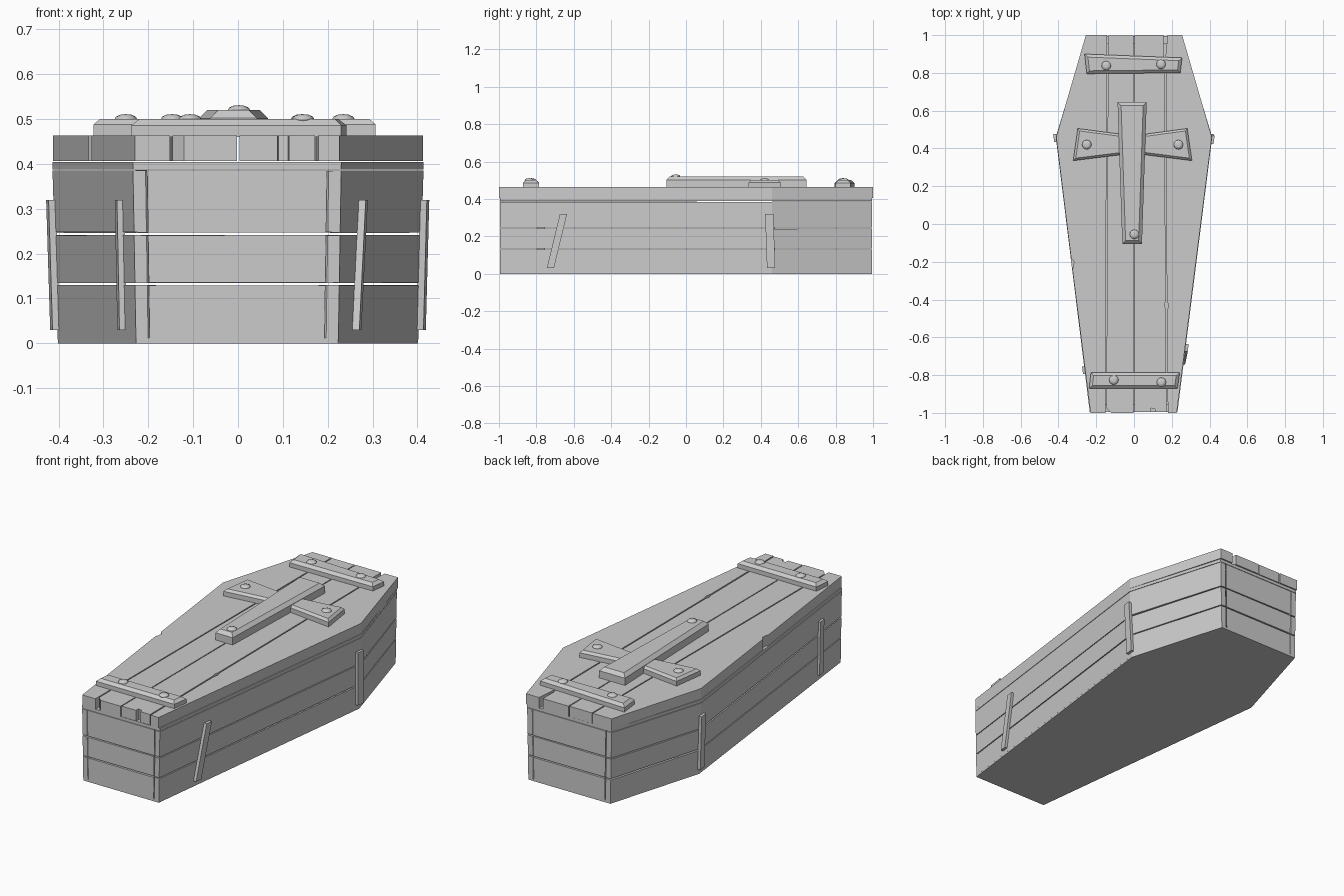
import bpy, bmesh, random
from mathutils import Vector

random.seed(4)
cube = bpy.data.objects.get("Cube")
if cube:
    bpy.data.objects.remove(cube, do_unlink=True)

wood = bpy.data.materials.new("grey wood")
wood.use_nodes = True
GREY = (0.6, 0.6, 0.6, 1)
wood.diffuse_color = GREY
wood.node_tree.nodes["Principled BSDF"].inputs["Base Color"].default_value = GREY

# Tapered six-sided plan, counter-clockwise from the front left corner
PLAN = [(-0.232, -0.995), (0.228, -0.995), (0.41, 0.46),
        (0.25, 0.995), (-0.25, 0.995), (-0.41, 0.46)]
EDGES = ["front", "left_long", "left_head", "back", "right_head", "right_long"]


def finish(bm, name):
    bmesh.ops.recalc_face_normals(bm, faces=bm.faces)
    mesh = bpy.data.meshes.new(name)
    bm.to_mesh(mesh)
    bm.free()
    mesh.materials.append(wood)
    obj = bpy.data.objects.new(name, mesh)
    bpy.context.collection.objects.link(obj)
    return obj


def block(name, quad_a, quad_b):
    """Solid spanning two matching four-sided ends."""
    bm = bmesh.new()
    a = [bm.verts.new(p) for p in quad_a]
    b = [bm.verts.new(p) for p in quad_b]
    bm.faces.new(a)
    bm.faces.new(b)
    for i in range(4):
        j = (i + 1) % 4
        bm.faces.new((a[i], a[j], b[j], b[i]))
    return finish(bm, name)


def board(name, outline, z0, z1, bevel=0.0, drop=0.0):
    """Flat board from an outline, with an optional sloped top edge."""
    bm = bmesh.new()
    face = bm.faces.new([bm.verts.new((x, y, z0)) for x, y in outline])
    ext = bmesh.ops.extrude_face_region(bm, geom=[face])["geom"]
    bmesh.ops.translate(bm, verts=[v for v in ext if isinstance(v, bmesh.types.BMVert)],
                        vec=(0, 0, z1 - drop - z0))
    top = next(f for f in ext if isinstance(f, bmesh.types.BMFace))
    bmesh.ops.recalc_face_normals(bm, faces=bm.faces)
    if bevel:
        bmesh.ops.inset_region(bm, faces=[top], thickness=bevel, use_even_offset=True)
        for v in top.verts:
            v.co.z = z1
    return finish(bm, name)


def lean(z):
    """The walls spread slightly towards the top."""
    return 0.98 + 0.03 * min(z, 0.4) / 0.4


def corner(i, z, depth=0.0):
    x, y = PLAN[i % 6]
    sx = 1 if x > 0 else -1
    sy = 0 if abs(y) < 0.9 else (1 if y > 0 else -1)
    return Vector((x * lean(z) - sx * depth, y - sy * depth, z))


def wall_plank(name, i, z0, z1, t0=0.0, t1=1.0, depth=0.022, wobble=0.002):
    ends = []
    for t in (t0, t1):
        lo = z0 + random.uniform(0, wobble)
        hi = z1 - random.uniform(0, wobble)
        ends.append([corner(i, z, d).lerp(corner(i + 1, z, d), t)
                     for z, d in ((lo, 0), (hi, 0), (hi, depth), (lo, depth))])
    block(name, *ends)


# Base
board("base", [corner(i, 0)[:2] for i in range(6)], 0, 0.012)

# Walls: three rows of planks, the end walls with narrow corner strips
ROWS = [(0.008, 0.130), (0.134, 0.242), (0.246, 0.386)]
for i, edge in enumerate(EDGES):
    spans = [(0, 0.06), (0.068, 0.932), (0.94, 1)] if edge in ("front", "back") else [(0, 1)]
    for r, (z0, z1) in enumerate(ROWS):
        for s, (t0, t1) in enumerate(spans):
            wall_plank(f"{edge}_plank_{r}_{s}", i, z0, z1, t0, t1)
    wall_plank(f"{edge}_rim", i, 0.388, 0.404, depth=0.04, wobble=0)


# Battens nailed on the long sides
def batten(name, side, y_low, y_high, width, z0=0.03, z1=0.32):
    ends = []
    for z, y in ((z0, y_low), (z1, y_high)):
        quad = []
        for dy, out in ((-1, -0.002), (1, -0.002), (1, 0.014), (-1, 0.014)):
            yy = y + dy * width / 2
            t = (yy + 0.995) / 1.455
            x = (0.23 + 0.18 * t) * lean(z) + out
            quad.append((side * x, yy, z))
        ends.append(quad)
    block(name, *ends)


batten("left_shoulder_batten", 1, 0.455, 0.445, 0.044)
batten("left_foot_batten", 1, -0.725, -0.655, 0.038)
batten("right_shoulder_batten", -1, 0.455, 0.455, 0.044)
batten("right_foot_batten", -1, -0.775, -0.775, 0.04)

# Lid planks with chipped edges
LID = {
    "lid_plank_right": [(-0.23, -1), (-0.152, -1), (-0.143, 1), (-0.255, 1), (-0.412, 0.46),
                        (-0.333, -0.18), (-0.318, -0.2), (-0.322, -0.235), (-0.327, -0.23)],
    "lid_plank_mid_right": [(-0.146, -0.975), (-0.12, -1), (-0.002, -1), (-0.002, 0.998),
                            (-0.137, 0.998)],
    "lid_plank_mid_left": [(0.003, -0.996), (0.088, -0.996), (0.09, -0.975), (0.112, -0.98),
                           (0.114, -0.996), (0.172, -0.996), (0.168, -0.45), (0.162, -0.43),
                           (0.167, -0.41), (0.162, 0.88), (0.155, 0.9), (0.155, 1), (0.003, 1)],
    "lid_plank_left": [(0.179, -1), (0.226, -1), (0.412, 0.46), (0.255, 1), (0.178, 1),
                       (0.168, 0.9), (0.174, -0.4), (0.182, -0.43), (0.176, -0.46)],
}
for name, outline in LID.items():
    board(name, outline, 0.406, 0.463)

# Cross battens on the lid ends
board("head_batten", [(-0.25, 0.795), (0.245, 0.8), (0.255, 0.88), (-0.262, 0.9)],
      0.46, 0.5, 0.016, 0.014)
board("foot_batten", [(-0.238, -0.872), (0.23, -0.872), (0.242, -0.787), (-0.228, -0.785)],
      0.46, 0.5, 0.016, 0.014)

# Cross ornament: upright and two flared arms
board("cross_upright", [(-0.062, -0.105), (0.042, -0.105), (0.067, 0.645), (-0.087, 0.645)],
      0.46, 0.52, 0.018, 0.018)
board("cross_right_arm", [(-0.322, 0.335), (-0.04, 0.37), (-0.04, 0.472), (-0.298, 0.506)],
      0.46, 0.5, 0.012, 0.012)
board("cross_left_arm", [(0.307, 0.335), (0.282, 0.506), (0.03, 0.472), (0.03, 0.37)],
      0.46, 0.5, 0.012, 0.012)

# Round nail heads
NAILS = [(-0.147, 0.838, 0.5), (0.143, 0.845, 0.5), (-0.107, -0.826, 0.5),
         (0.145, -0.838, 0.5), (-0.25, 0.42, 0.5), (0.235, 0.42, 0.5), (0.002, -0.055, 0.52)]
for n, place in enumerate(NAILS):
    bpy.ops.mesh.primitive_uv_sphere_add(segments=12, ring_count=6, radius=1, location=place)
    nail = bpy.context.object
    nail.name = f"nail_head_{n}"
    nail.scale = (0.025, 0.025, 0.011)
    nail.data.materials.append(wood)
    bpy.ops.object.shade_smooth_by_angle()
